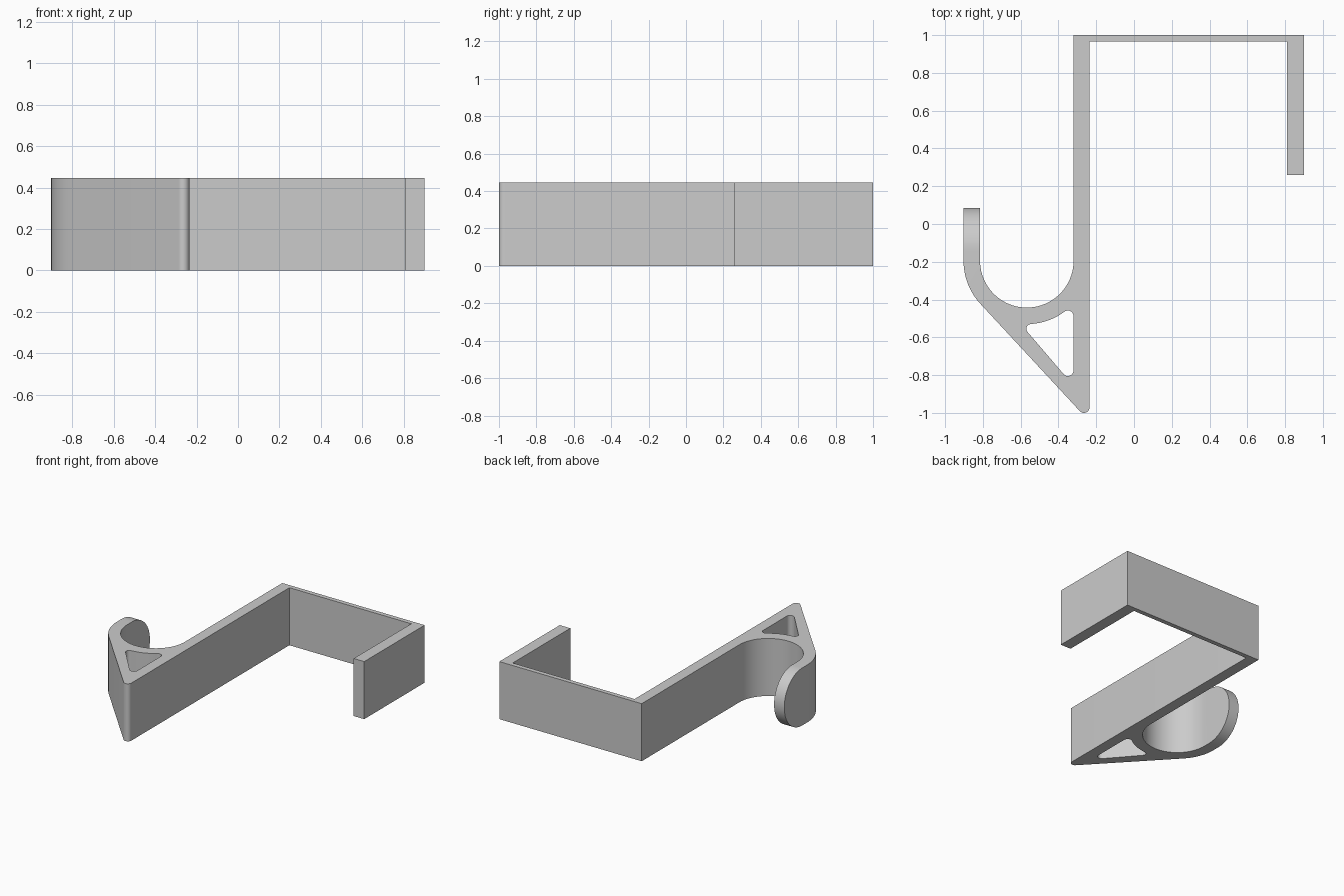
import bpy, bmesh
from math import cos, sin, radians

cube = bpy.data.objects.get("Cube")
if cube:
    bpy.data.objects.remove(cube, do_unlink=True)

HEIGHT = 0.446
HOOK = (-0.5675, -0.195)      # centre of the curved cradle
LIP_END = 0.085

grey = bpy.data.materials.new("light_grey_plastic")
grey.use_nodes = True
grey.diffuse_color = (0.6, 0.6, 0.6, 1)
grey.node_tree.nodes["Principled BSDF"].inputs["Base Color"].default_value = (0.6, 0.6, 0.6, 1)


def arc(centre, radius, start, end, steps):
    """Points along an arc, angles in degrees."""
    angles = [radians(start + (end - start) * i / steps) for i in range(steps + 1)]
    return [(centre[0] + radius * cos(a), centre[1] + radius * sin(a)) for a in angles]


def prism(name, outline, bottom, top, edit=None):
    """Extrude a flat outline upward, with an optional edit of the mesh."""
    bm = bmesh.new()
    base = bm.faces.new([bm.verts.new((x, y, bottom)) for x, y in outline])
    cap = bmesh.ops.extrude_face_region(bm, geom=[base])["geom"]
    moved = [v for v in cap if isinstance(v, bmesh.types.BMVert)]
    bmesh.ops.translate(bm, verts=moved, vec=(0, 0, top - bottom))
    if edit:
        edit(bm)
    bmesh.ops.recalc_face_normals(bm, faces=bm.faces[:])
    mesh = bpy.data.meshes.new(name)
    bm.to_mesh(mesh)
    bm.free()
    mesh.materials.append(grey)
    obj = bpy.data.objects.new(name, mesh)
    bpy.context.collection.objects.link(obj)
    return obj


def round_lip(bm):
    """Round the free end of the lip over its full height."""
    ends = [e for e in bm.edges
            if all(abs(v.co.y - LIP_END) < 1e-4 for v in e.verts)
            and abs(e.verts[0].co.z - e.verts[1].co.z) < 1e-4]
    bmesh.ops.bevel(bm, geom=ends, offset=HEIGHT / 2 - 0.003, segments=20,
                    profile=0.5, affect='EDGES')


# Clamp, long arm, pointed brace and cradle as one continuous outline
outline = [(-0.9025, LIP_END)]
outline += arc(HOOK, 0.335, 180, 223, 12)
outline += arc((-0.265, -0.97), 0.03, 223, 360, 12)
outline += [(-0.235, 0.965), (0.81, 0.965), (0.81, 0.26), (0.9, 0.26),
            (0.9, 1), (-0.32, 1)]
outline += arc(HOOK, 0.2475, 0, -180, 40)
outline += [(-0.815, LIP_END)]
hook = prism("clamp_hook", outline, 0, HEIGHT, round_lip)

# Rounded triangular window in the brace
window = arc((-0.545, -0.555), 0.025, 94, 223, 10)
window += arc((-0.35, -0.775), 0.03, 223, 360, 10)
window += arc((-0.35, -0.488), 0.03, 0, 126, 10)
window += arc(HOOK, 0.335, -55, -85, 10)
cutter = prism("window_cutter", window, -0.1, HEIGHT + 0.1)
cutter.hide_render = True

cut = hook.modifiers.new("window", 'BOOLEAN')
cut.operation = 'DIFFERENCE'
cut.solver = 'EXACT'
cut.object = cutter

bpy.ops.object.select_all(action='DESELECT')
hook.select_set(True)
bpy.context.view_layer.objects.active = hook
bpy.ops.object.modifier_apply(modifier=cut.name)
bpy.data.objects.remove(cutter, do_unlink=True)
bpy.ops.object.shade_smooth_by_angle(angle=radians(30))
